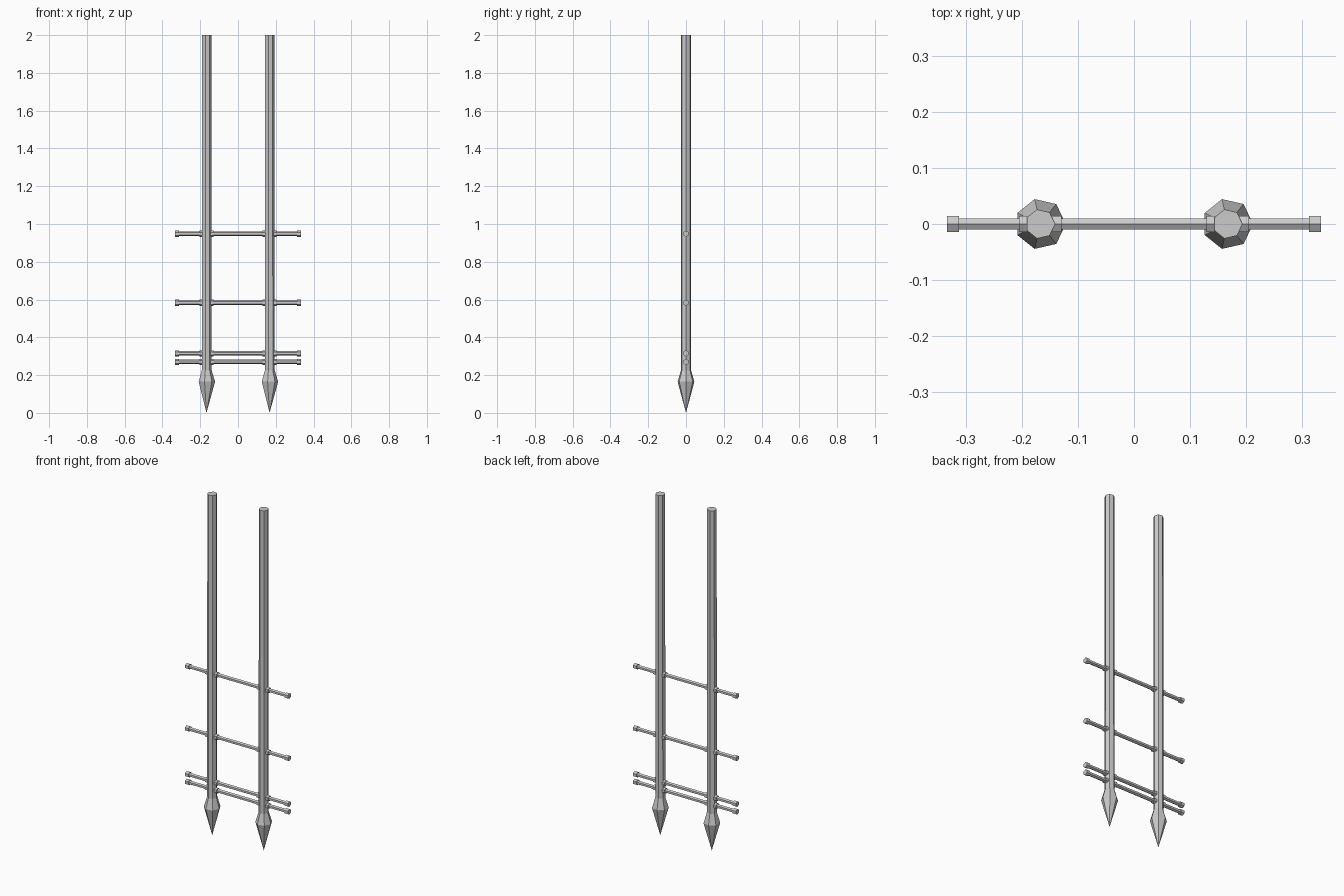
import bpy, bmesh, math
from mathutils import Matrix, Vector

if "Cube" in bpy.data.objects:
    bpy.data.objects.remove(bpy.data.objects["Cube"])


def lathe(name, profile, sides, phase=0.0, matrix=Matrix()):
    """Closed faceted solid from (radius, height) pairs along local z."""
    bm = bmesh.new()
    rings = []
    for r, h in profile:
        if r == 0:
            rings.append([bm.verts.new((0, 0, h))])
        else:
            angles = [phase + 2 * math.pi * i / sides for i in range(sides)]
            rings.append([bm.verts.new((r * math.cos(a), r * math.sin(a), h)) for a in angles])
    for low, high in zip(rings, rings[1:]):
        for i in range(sides):
            j = (i + 1) % sides
            if len(low) == 1:
                bm.faces.new((low[0], high[j], high[i]))
            else:
                bm.faces.new((low[i], low[j], high[j], high[i]))
    for ring in (rings[0], rings[-1]):
        if len(ring) > 1:
            bm.faces.new(ring)
    bm.transform(matrix)
    bmesh.ops.recalc_face_normals(bm, faces=bm.faces)
    mesh = bpy.data.meshes.new(name)
    bm.to_mesh(mesh)
    bm.free()
    obj = bpy.data.objects.new(name, mesh)
    bpy.context.collection.objects.link(obj)
    return obj


POST_X = 0.167
HALF = 0.333
THIN, THICK = 0.0115, 0.0165

# Pointed seven-sided stakes
for side, x in (("left", -POST_X), ("right", POST_X)):
    lathe(side + "_stake", [(0, 0), (0.0455, 0.165), (0.0275, 0.225), (0.0265, 2.0)], 7,
          matrix=Matrix.Translation((x, 0, 0)))

# Crossbars with end caps and a collar where they pass through each stake
bands = [(-HALF, -HALF + 0.021), (-POST_X - 0.038, -POST_X + 0.038),
         (POST_X - 0.038, POST_X + 0.038), (HALF - 0.021, HALF)]
profile = []
for start, end in bands:
    profile += [(THIN, start), (THICK, start), (THICK, end), (THIN, end)]
profile = profile[1:-1]

along_x = Matrix.Rotation(math.pi / 2, 4, 'Y')
for n, z in enumerate((0.27, 0.315, 0.583, 0.948), 1):
    lathe(f"crossbar_{n}", profile, 6, phase=0.0,
          matrix=Matrix.Translation((0, 0, z)) @ along_x)
